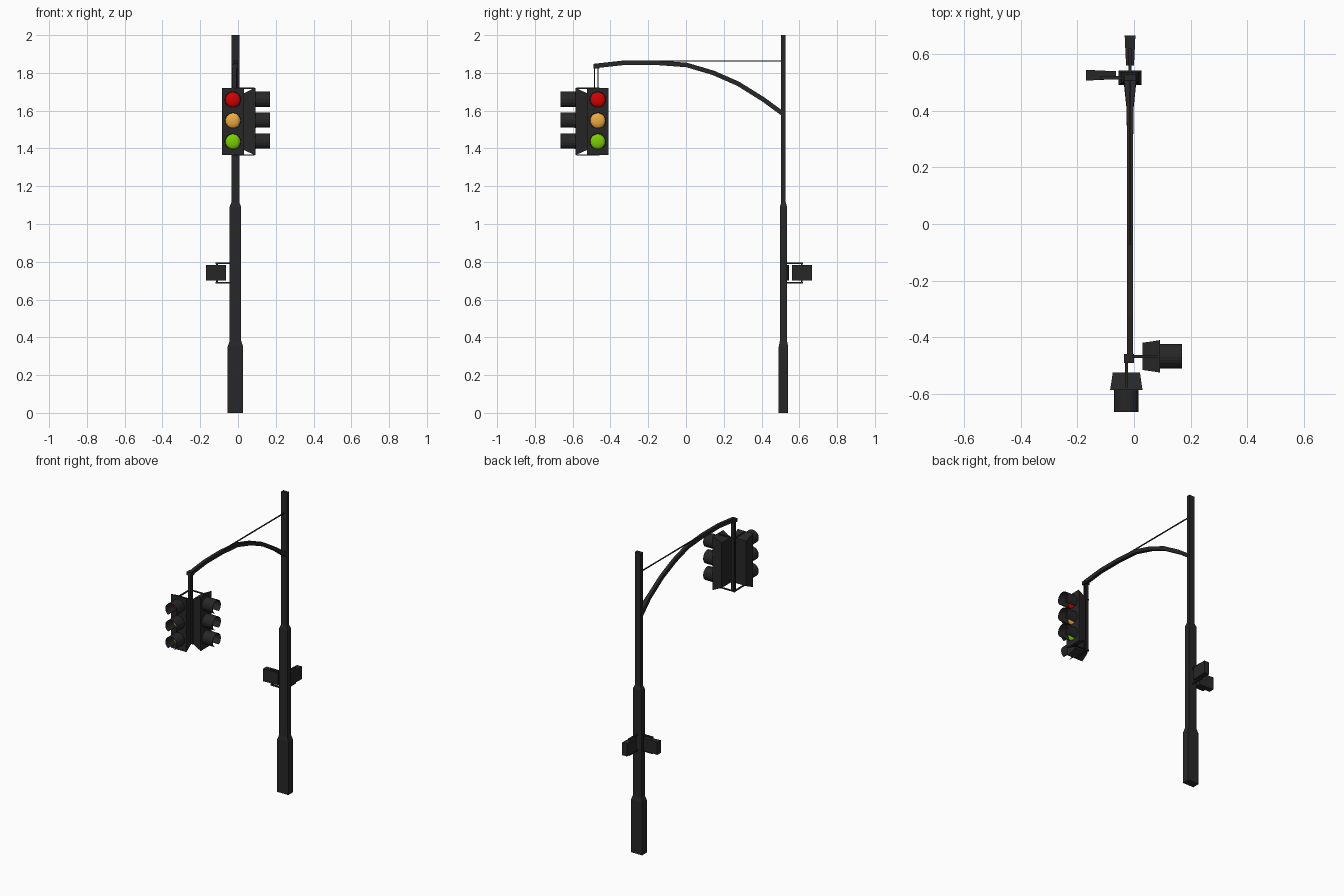
import bpy, bmesh, math
from mathutils import Matrix, Vector

if "Cube" in bpy.data.objects:
    bpy.data.objects.remove(bpy.data.objects["Cube"])


def material(name, rgb):
    m = bpy.data.materials.new(name)
    m.diffuse_color = (*rgb, 1)
    m.use_nodes = True
    m.node_tree.nodes["Principled BSDF"].inputs["Base Color"].default_value = m.diffuse_color
    return m


DARK = material("dark_metal", (0.02, 0.02, 0.02))
LENSES = [("red", material("red", (0.65, 0.0, 0.0)), 1.658),
          ("amber", material("amber", (0.85, 0.4, 0.05)), 1.547),
          ("green", material("green", (0.2, 0.62, 0.0)), 1.436)]


def make(name, bm, mat=DARK, matrix=Matrix()):
    bmesh.ops.recalc_face_normals(bm, faces=bm.faces)
    me = bpy.data.meshes.new(name)
    bm.to_mesh(me)
    bm.free()
    me.materials.append(mat)
    ob = bpy.data.objects.new(name, me)
    ob.matrix_world = matrix
    bpy.context.collection.objects.link(ob)
    return ob


def loft(name, rings, matrix=Matrix(), closed=False):
    """Skin successive rings; cap the ends unless the rings form a loop."""
    bm = bmesh.new()
    rv = [[bm.verts.new(p) for p in r] for r in rings]
    n = len(rv[0])
    pairs = list(zip(rv, rv[1:])) + ([(rv[-1], rv[0])] if closed else [])
    for a, b in pairs:
        for i in range(n):
            bm.faces.new((a[i], a[(i + 1) % n], b[(i + 1) % n], b[i]))
    if not closed:
        bm.faces.new(rv[0])
        bm.faces.new(rv[-1])
    return make(name, bm, DARK, matrix)


def box(name, lo, hi, matrix=Matrix()):
    (x0, y0, z0), (x1, y1, z1) = lo, hi
    return loft(name, [[(x0, y0, z), (x1, y0, z), (x1, y1, z), (x0, y1, z)]
                       for z in (z0, z1)], matrix)


# Stepped rectangular pole
PX, PY = -0.014, 0.516
steps = [(0, .041, .025), (.35, .041, .025), (.38, .031, .019),
         (1.09, .031, .019), (1.115, .021, .012), (2, .021, .012)]
loft("pole", [[(PX + sx * w, PY + sy * d, z) for sx, sy in
               ((-1, -1), (1, -1), (1, 1), (-1, 1))] for z, w, d in steps])

# Curved mast arm, flared at the pole
path = [(.515, 1.582, .023), (.41, 1.659, .012), (.277, 1.742, .011), (.145, 1.80, .011),
        (.003, 1.842, .011), (-.16, 1.854, .011), (-.325, 1.854, .011), (-.488, 1.836, .011)]
rings = []
for i, (y, z, w) in enumerate(path):
    a, b = path[max(i - 1, 0)], path[min(i + 1, len(path) - 1)]
    t = Vector((b[0] - a[0], b[1] - a[1])).normalized()
    ny, nz = t.y * .012, -t.x * .012
    rings.append([(PX - w, y + ny, z + nz), (PX + w, y + ny, z + nz),
                  (PX + w, y - ny, z - nz), (PX - w, y - ny, z - nz)])
loft("mast_arm", rings)

# Stay wire, arm end cap and twin hanger straps
box("stay_wire", (PX - .003, -.2, 1.859), (PX + .003, .51, 1.865))
box("arm_end_cap", (-.035, -.49, 1.824), (0, -.458, 1.846))
for i, y in enumerate((-.484, -.466)):
    box(f"hanger_strap_{i}", (-.029, y - .003, 1.362), (-.009, y + .003, 1.83))


def rect(w, h0, h1, y):
    return [(-w, y, h0), (w, y, h0), (w, y, h1), (-w, y, h1)]


def visor(name, z, matrix):
    """Hollow tube with a slot along the bottom."""
    n, gap = 18, math.radians(32)
    bm = bmesh.new()
    prev = first = None
    for i in range(n + 1):
        a = -math.pi / 2 + gap + (2 * math.pi - 2 * gap) * i / n
        cur = [bm.verts.new((r * math.cos(a), y, z + r * math.sin(a)))
               for r, y in ((.044, -.117), (.044, -.197), (.041, -.197), (.041, -.117))]
        if prev:
            for k in range(4):
                j = (k + 1) % 4
                bm.faces.new((prev[k], prev[j], cur[j], cur[k]))
        first = first or cur
        prev = cur
    bm.faces.new(first)
    bm.faces.new(prev)
    return make(name, bm, DARK, matrix)


def lens(name, z, mat, matrix):
    bm = bmesh.new()
    bmesh.ops.create_uvsphere(bm, u_segments=20, v_segments=10, radius=.0405)
    bmesh.ops.transform(bm, matrix=Matrix.Translation((0, -.117, z))
                        @ Matrix.Diagonal((1, .4, 1, 1)), verts=bm.verts)
    for f in bm.faces:
        f.smooth = True
    return make(name, bm, mat, matrix)


# Two three-light heads at right angles around the hanger
for tag, angle in (("front", 0), ("side", math.pi / 2)):
    M = Matrix.Translation((-.027, -.467, 0)) @ Matrix.Rotation(angle, 4, 'Z')
    loft(f"{tag}_head_housing", [rect(.048, 1.392, 1.692, -.057),
                                 rect(.056, 1.367, 1.718, -.112),
                                 rect(.058, 1.364, 1.721, -.119)], M)
    for i, z in enumerate((1.366, 1.719)):
        box(f"{tag}_head_bracket_{i}", (-.005, -.114, z - .003), (.005, .008, z + .003), M)
    for colour, mat, z in LENSES:
        visor(f"{tag}_{colour}_visor", z, M)
        lens(f"{tag}_{colour}_lens", z, mat, M)

# Two pedestrian signals with brackets, one to the left and one behind
for tag, angle, off, side in (("left", math.pi, .0, .049), ("rear", math.pi / 2, .0, .044)):
    M = Matrix.Translation((PX, PY, 0)) @ Matrix.Rotation(angle, 4, 'Z')
    d0, d1 = side, side + .106
    s = [(d0, .014), (d1, .019)]
    w = -.009 if tag == "left" else 0
    loft(f"{tag}_walk_signal", [[(d, w - h, .70), (d, w + h, .70), (d, w + h, .784),
                                 (d, w - h, .784)] for d, h in s], M)
    for i, z in enumerate((.688, .792)):
        box(f"{tag}_walk_bracket_{i}", (.01, -.006, z - .004), (.104, .006, z + .004), M)
    box(f"{tag}_walk_pin", (.092, -.005, .686), (.102, .005, .794), M)
